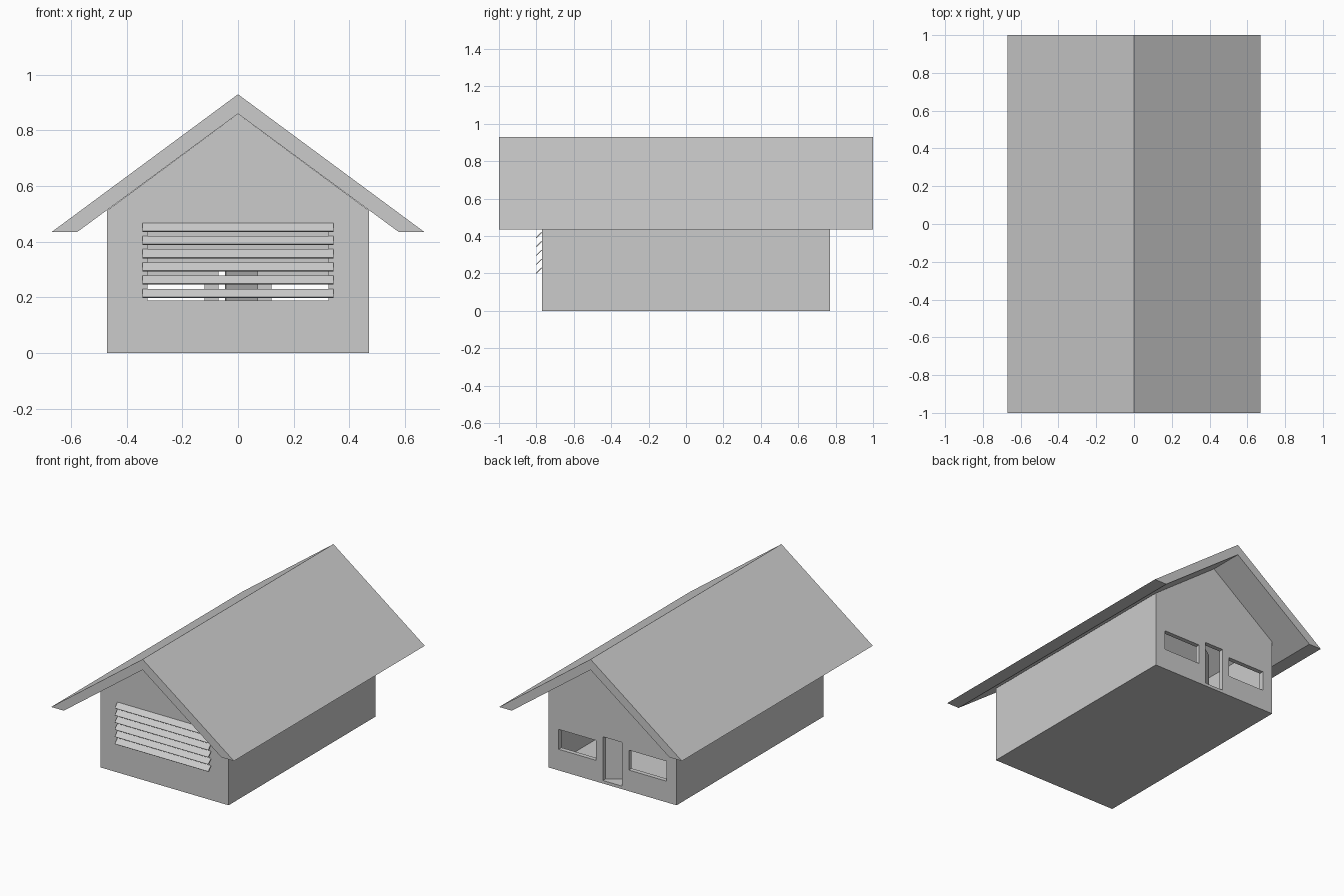
import bpy, bmesh, math
from mathutils import Matrix, Vector

if "Cube" in bpy.data.objects:
    bpy.data.objects.remove(bpy.data.objects["Cube"])


def prism(name, profile, y0, y1):
    """Extrude an x-z outline along y."""
    bm = bmesh.new()
    face = bm.faces.new([bm.verts.new((x, y0, z)) for x, z in profile])
    ext = bmesh.ops.extrude_face_region(bm, geom=[face])
    verts = [g for g in ext["geom"] if isinstance(g, bmesh.types.BMVert)]
    bmesh.ops.translate(bm, verts=verts, vec=(0, y1 - y0, 0))
    return finish(bm, name)


def box(name, size, matrix):
    bm = bmesh.new()
    bmesh.ops.create_cube(bm, size=1, matrix=matrix @ Matrix.Diagonal((*size, 1)))
    return finish(bm, name)


def finish(bm, name):
    bmesh.ops.recalc_face_normals(bm, faces=bm.faces)
    mesh = bpy.data.meshes.new(name)
    bm.to_mesh(mesh)
    bm.free()
    ob = bpy.data.objects.new(name, mesh)
    bpy.context.collection.objects.link(ob)
    return ob


def cut(target, cutter):
    mod = target.modifiers.new(cutter.name, "BOOLEAN")
    mod.operation, mod.solver, mod.object = "DIFFERENCE", "EXACT", cutter
    cutter.hide_render = True
    cutter.hide_set(True)


def opening(name, x0, x1, z0, z1, y):
    """Cutter through the end wall centred on y."""
    return box(name, (x1 - x0, 0.1, z1 - z0),
               Matrix.Translation(((x0 + x1) / 2, y, (z0 + z1) / 2)))


def gable(half, base, apex):
    eave = apex - half * SLOPE
    return [(-half, base), (half, base), (half, eave), (0, apex), (-half, eave)]


SLOPE = 0.739
WALL = 0.03

# Hollow gabled house with window and door openings
walls = prism("walls", gable(0.47, 0, 0.86), -0.77, 0.77)
cut(walls, prism("room_cutter", gable(0.47 - WALL, 0.02, 0.823), -0.77 + WALL, 0.77 - WALL))
cut(walls, opening("front_window_cutter", -0.325, 0.325, 0.19, 0.45, -0.77))
cut(walls, opening("door_cutter", -0.07, 0.07, 0.02, 0.31, 0.77))
for side, x in (("left", -0.2575), ("right", 0.2575)):
    cut(walls, opening(f"back_{side}_window_cutter", x - 0.1375, x + 0.1375, 0.14, 0.272, 0.77))

# Overhanging roof with level eave undersides
prism("roof", [(0, 0.93), (0.67, 0.435), (0.578, 0.435), (0, 0.86),
               (-0.578, 0.435), (-0.67, 0.435)], -1, 1)

# Tilted slats over the front window
for i in range(6):
    box(f"slat_{i + 1}", (0.686, 0.005, 0.041),
        Matrix.Translation((0, -0.786, 0.215 + i * 0.0474))
        @ Matrix.Rotation(math.radians(-45), 4, "X"))

# Back door, hinged on one side and standing ajar inwards
box("door", (0.14, 0.008, 0.28),
    Matrix.Translation((0.07, 0.745, 0.162))
    @ Matrix.Rotation(math.radians(35), 4, "Z")
    @ Matrix.Translation((-0.07, 0, 0)))
